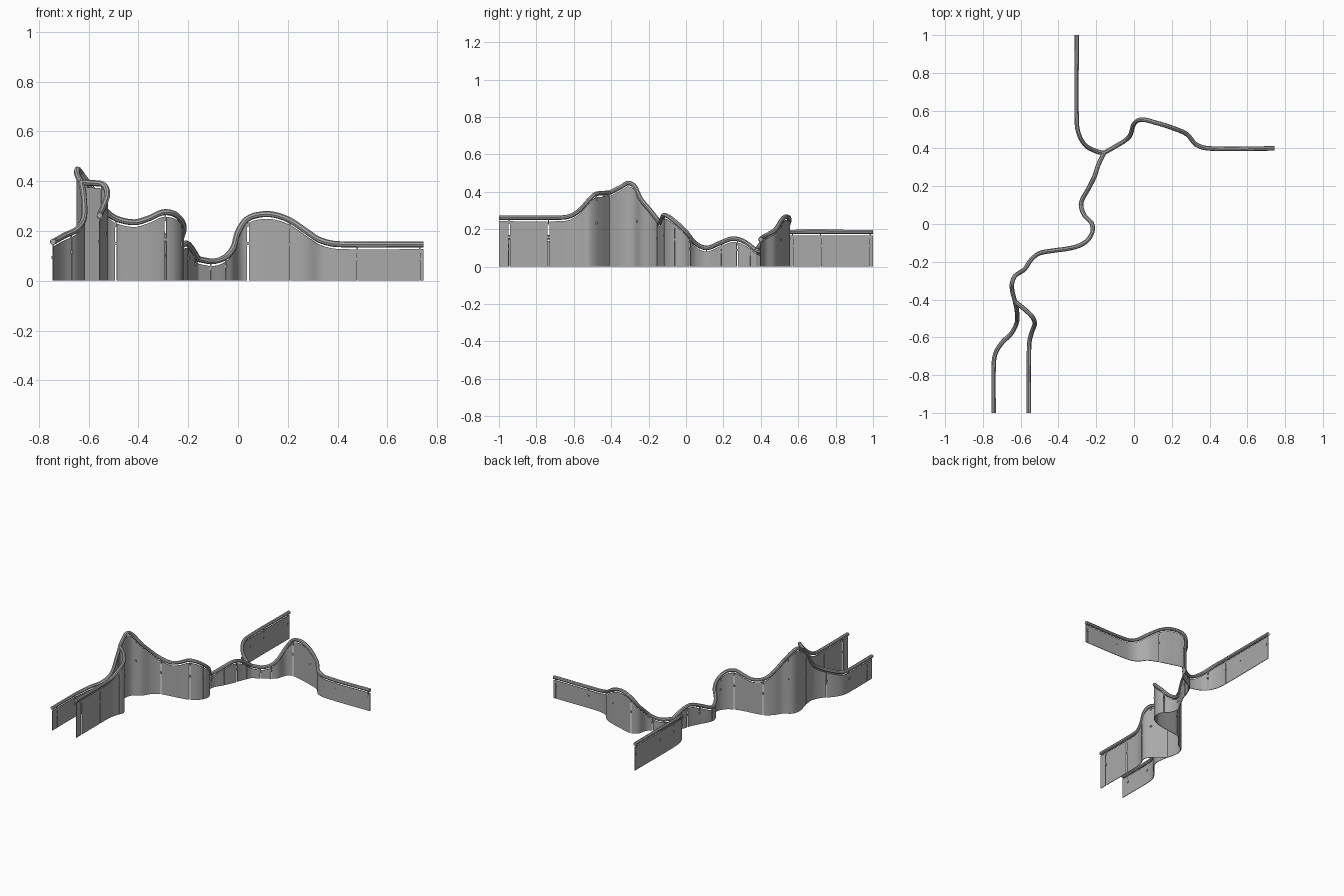
import bpy
import bmesh
from mathutils import Vector

cube = bpy.data.objects.get("Cube")
if cube:
    bpy.data.objects.remove(cube, do_unlink=True)

RAIL_RADIUS = 0.012
WALL_DROP = 0.019
WALL_HALF = 0.002
STEPS = 8


def make_material(name, value):
    mat = bpy.data.materials.new(name)
    mat.use_nodes = True
    colour = (value, value, value, 1)
    mat.diffuse_color = colour
    mat.node_tree.nodes["Principled BSDF"].inputs["Base Color"].default_value = colour
    return mat


grey = make_material("painted grey", 0.4)


def smooth_path(points):
    """Catmull-Rom curve through the points."""
    pts = [Vector(p) for p in points]
    pts = [2 * pts[0] - pts[1]] + pts + [2 * pts[-1] - pts[-2]]
    path = []
    for a, b, c, d in zip(pts, pts[1:], pts[2:], pts[3:]):
        # Centripetal-like tangents keep uneven spacing free of overshoot
        span = (c - b).length
        tb = (c - a) * span / ((c - b).length + (b - a).length)
        tc = (d - b) * span / ((d - c).length + (c - b).length)
        for i in range(STEPS):
            t = i / STEPS
            s = 1 - t
            path.append(b * (1 + 2 * t) * s * s + tb * t * s * s
                        + c * t * t * (3 - 2 * t) - tc * t * t * s)
    path.append(pts[-2])
    return path


def finish(name, bm):
    bmesh.ops.recalc_face_normals(bm, faces=bm.faces)
    mesh = bpy.data.meshes.new(name)
    bm.to_mesh(mesh)
    bm.free()
    mesh.materials.append(grey)
    obj = bpy.data.objects.new(name, mesh)
    bpy.context.collection.objects.link(obj)
    bpy.ops.object.select_all(action="DESELECT")
    obj.select_set(True)
    bpy.context.view_layer.objects.active = obj
    bpy.ops.object.shade_smooth_by_angle()
    return obj


def make_rail(name, path):
    """Round handrail swept along the path."""
    curve = bpy.data.curves.new(name, "CURVE")
    curve.dimensions = "3D"
    curve.bevel_depth = RAIL_RADIUS
    curve.bevel_resolution = 2
    curve.use_fill_caps = True
    spline = curve.splines.new("POLY")
    spline.points.add(len(path) - 1)
    for point, co in zip(spline.points, path):
        point.co = (*co, 1)
    temp = bpy.data.objects.new(name, curve)
    bpy.context.collection.objects.link(temp)
    bm = bmesh.new()
    bm.from_mesh(temp.to_mesh())
    temp.to_mesh_clear()
    bpy.data.objects.remove(temp, do_unlink=True)
    finish(name, bm)


def side_vector(path, i):
    d = path[min(i + 1, len(path) - 1)] - path[max(i - 1, 0)]
    return Vector((-d.y, d.x, 0)).normalized()


def add_panel(bm, path):
    """Thin sheet from the ground to just below the rail."""
    rings = []
    for i, p in enumerate(path):
        side = side_vector(path, i) * WALL_HALF
        top = p.z - WALL_DROP
        rings.append([bm.verts.new((q.x, q.y, z)) for q, z in
                      ((p - side, 0), (p + side, 0), (p + side, top), (p - side, top))])
    for a, b in zip(rings, rings[1:]):
        for k in range(4):
            n = (k + 1) % 4
            bm.faces.new((a[k], a[n], b[n], b[k]))
    bm.faces.new(rings[0])
    bm.faces.new(rings[-1][::-1])


def add_box(bm, centre, size):
    made = bmesh.ops.create_cube(bm, size=1)["verts"]
    bmesh.ops.scale(bm, vec=size, verts=made)
    bmesh.ops.translate(bm, vec=centre, verts=made)


def walk(path, distance):
    """Index and point a given distance along the path."""
    for i, (a, b) in enumerate(zip(path, path[1:])):
        step = (b - a).length
        if distance <= step:
            return i, a.lerp(b, distance / step)
        distance -= step
    return len(path) - 2, path[-1].copy()


def joint_distance(path, axis, value):
    run = 0
    for a, b in zip(path, path[1:]):
        step = (b - a).length
        if (a[axis] - value) * (b[axis] - value) <= 0:
            return run + step * (value - a[axis]) / ((b[axis] - a[axis]) or 1)
        run += step
    return run


def make_section(name, points, axis, wide, narrow):
    path = smooth_path(points)
    make_rail(name + "_rail", path)
    joints = [(joint_distance(path, axis, v), gap)
              for group, gap in ((wide, 0.009), (narrow, 0.002)) for v in group]
    joints.sort()
    total = sum((b - a).length for a, b in zip(path, path[1:]))
    starts = [0] + [d + g / 2 for d, g in joints]
    ends = [d - g / 2 for d, g in joints] + [total]
    walls, brackets = bmesh.new(), bmesh.new()
    for start, end in zip(starts, ends):
        i, first = walk(path, start)
        j, last = walk(path, end)
        inner = [p for p in path[i + 1:j + 1]
                 if (p - first).length > 0.001 and (p - last).length > 0.001]
        add_panel(walls, [first] + inner + [last])
    # Pegs up to the rail and a clip holding each pair of panels
    for d, gap in joints:
        p = walk(path, d)[1]
        add_box(brackets, (p.x, p.y, p.z - 0.02), (0.006, 0.006, 0.03))
        add_box(brackets, (p.x, p.y, p.z * 0.6), (0.011, 0.011, 0.012))
    finish(name + "_wall", walls)
    finish(name + "_brackets", brackets)


# Places where the sections meet
back_fork = (-.16, .375, .087)
front_fork = (-.63, -.41, .395)

make_section("east", [
    (.745, .4, .146), (.4, .4, .147), (.33, .42, .163), (.28, .475, .195),
    (.2, .51, .247), (.12, .535, .268), (.04, .553, .25), (0, .53, .195),
    (-.02, .47, .13), (-.05, .44, .095), (-.1, .41, .078), back_fork],
    0, [.04], [.73, .48, .21, -.05, -.11])

make_section("middle", [
    back_fork, (-.19, .31, .135), (-.21, .25, .15), (-.24, .19, .13),
    (-.28, .11, .1), (-.265, .05, .125), (-.225, .005, .18), (-.22, -.04, .225),
    (-.25, -.09, .265), (-.3, -.118, .275), (-.36, -.132, .25),
    (-.42, -.14, .235), (-.5, -.155, .255), (-.545, -.19, .3),
    (-.58, -.24, .36), (-.63, -.275, .43), (-.645, -.31, .447),
    (-.645, -.35, .425), front_fork],
    1, [.275, .02, -.115, -.152], [.345, .19, .11, -.06, -.26])

make_section("front_inner", [
    front_fork, (-.575, -.455, .392), (-.54, -.49, .385), (-.525, -.525, .35),
    (-.54, -.57, .3), (-.553, -.62, .27), (-.556, -.68, .262), (-.556, -1, .262)],
    1, [-.735, -.945], [-.48, -.555])

make_section("front_outer", [
    front_fork, (-.62, -.46, .34), (-.62, -.52, .25), (-.65, -.58, .205),
    (-.7, -.63, .18), (-.735, -.69, .16), (-.743, -.76, .157), (-.743, -1, .157)],
    1, [-.44], [-.6, -.75, -.945])

make_section("back_west", [
    back_fork, (-.2, .385, .1), (-.255, .415, .14), (-.29, .47, .175),
    (-.303, .54, .185), (-.303, 1, .185)],
    1, [.43], [.57, .72, .985])
